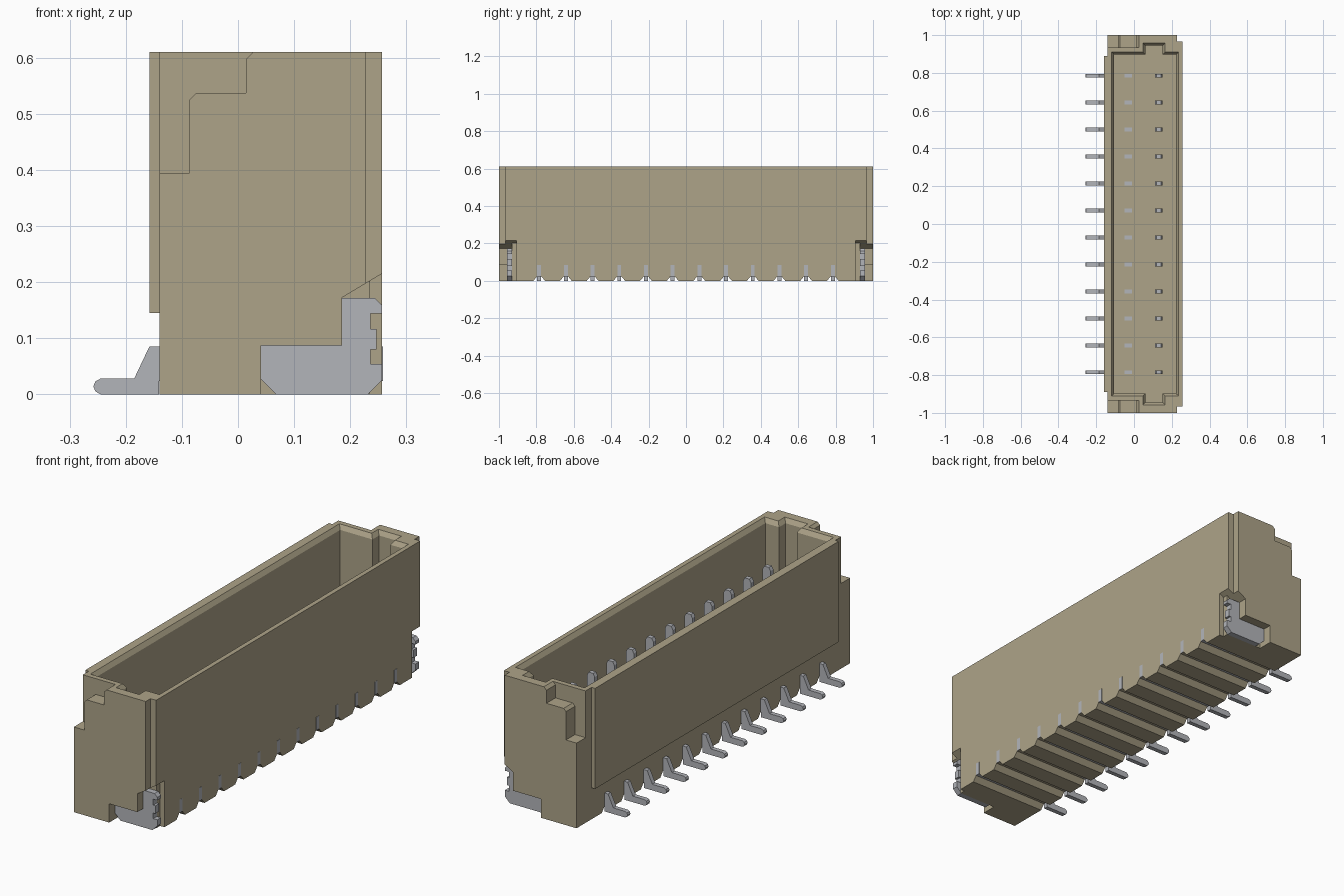
import bpy, bmesh

if "Cube" in bpy.data.objects:
    bpy.data.objects.remove(bpy.data.objects["Cube"], do_unlink=True)


def material(name, rgb):
    m = bpy.data.materials.new(name)
    m.use_nodes = True
    m.diffuse_color = (*rgb, 1)
    m.node_tree.nodes["Principled BSDF"].inputs["Base Color"].default_value = (*rgb, 1)
    return m


BEIGE = material("beige plastic", (0.42, 0.37, 0.25))
METAL = material("tinned metal", (0.45, 0.46, 0.49))


def loft(bm, bottom, top):
    """Close a solid between two matching outlines."""
    a = [bm.verts.new(p) for p in bottom]
    b = [bm.verts.new(p) for p in top]
    bm.faces.new(a)
    bm.faces.new(b)
    for i in range(len(a)):
        j = (i + 1) % len(a)
        bm.faces.new((a[i], a[j], b[j], b[i]))


def prism(bm, outline, axis, lo, hi):
    """Extrude a 2D outline along x, y or z."""
    def place(p, d):
        return {"x": (d, *p), "y": (p[0], d, p[1]), "z": (*p, d)}[axis]
    loft(bm, [place(p, lo) for p in outline], [place(p, hi) for p in outline])


def rect(x0, x1, y0, y1):
    return [(x0, y0), (x1, y0), (x1, y1), (x0, y1)]


def finish(name, bm, mat):
    bmesh.ops.recalc_face_normals(bm, faces=bm.faces)
    mesh = bpy.data.meshes.new(name)
    bm.to_mesh(mesh)
    bm.free()
    mesh.materials.append(mat)
    ob = bpy.data.objects.new(name, mesh)
    bpy.context.collection.objects.link(ob)
    return ob


def solid(name, outline, axis, lo, hi, mat=BEIGE):
    bm = bmesh.new()
    prism(bm, outline, axis, lo, hi)
    return finish(name, bm, mat)


def both_ends(name, outline, inner, outer, mat=BEIGE):
    """The same xz outline at both y ends."""
    bm = bmesh.new()
    for s in (-1, 1):
        prism(bm, outline, "y", s * inner, s * outer)
    return finish(name, bm, mat)


def cut(target, cutter):
    mod = target.modifiers.new("cut", "BOOLEAN")
    mod.operation = "DIFFERENCE"
    mod.solver = "EXACT"
    mod.object = cutter
    bpy.context.view_layer.objects.active = target
    bpy.ops.object.modifier_apply(modifier=mod.name)
    bpy.data.objects.remove(cutter, do_unlink=True)


HEIGHT, FLOOR, ABOVE = 0.61, 0.12, 0.7
PIN_Y = [(i - 5.5) * 0.1427 for i in range(12)]

# Housing block with stepped corners on the +x side
plan = [(-0.14, -1), (0.228, -1), (0.228, -0.965), (0.257, -0.965),
        (0.257, 0.965), (0.228, 0.965), (0.228, 1), (-0.14, 1)]
housing = solid("housing", plan, "z", 0, HEIGHT)

# Mating cavity and its key slots, each with a flared rim
for name, x0, x1, y in (("cavity", -0.105, 0.222, 0.897), ("key_slot", 0.06, 0.152, 0.945)):
    cut(housing, solid(name, rect(x0, x1, -y, y), "z", FLOOR, ABOVE))
    bm = bmesh.new()
    f = 0.014
    inner, outer = rect(x0, x1, -y, y), rect(x0 - f, x1 + f, -y - f, y + f)
    loft(bm, [(*p, HEIGHT - 0.02) for p in inner], [(*p, HEIGHT + 0.001) for p in outer])
    cut(housing, finish(name + "_flare", bm, BEIGE))

# Stepped relief on both end faces
step = [(-0.2, 0.394), (-0.086, 0.394), (-0.086, 0.525), (-0.074, 0.537), (0.014, 0.537),
        (0.014, 0.597), (0.027, HEIGHT), (0.027, ABOVE), (-0.2, ABOVE)]
cut(housing, both_ends("step_relief", step, 0.934, 1.1))

# Pockets for the solder tabs, with a sloped roof
pocket = [(0.041, -0.1), (0.3, -0.1), (0.3, 0.241), (0.185, 0.172), (0.185, 0.087), (0.041, 0.087)]
cut(housing, both_ends("tab_pocket", pocket, 0.93, 1.1))
corner = [(0.235, -0.1), (0.3, -0.1), (0.3, 0.241), (0.235, 0.202)]
cut(housing, both_ends("corner_pocket", corner, 0.905, 1.1))

# Tapered grooves under every contact
bm = bmesh.new()
for y in PIN_Y:
    prism(bm, [(y - 0.035, -0.005), (y + 0.035, -0.005), (y + 0.011, 0.024), (y - 0.011, 0.024)],
          "x", -0.3, 0.3)
cut(housing, finish("grooves", bm, BEIGE))

# Raised panel on the contact side
solid("side_panel", rect(-0.158, -0.14, -0.89, 0.89), "z", 0.145, HEIGHT)

# Solder tabs with a toothed outer edge
tab = [(0.068, 0), (0.232, 0), (0.257, 0.025), (0.257, 0.054), (0.236, 0.054), (0.236, 0.08),
       (0.247, 0.08), (0.247, 0.116), (0.236, 0.116), (0.236, 0.144), (0.257, 0.144),
       (0.257, 0.158), (0.243, 0.172), (0.185, 0.172), (0.185, 0.087), (0.041, 0.087), (0.041, 0.027)]
for side, s in (("front", -1), ("back", 1)):
    solid(side + "_solder_tab", tab, "y", s * 0.93, s * 0.957, METAL)

# Contacts: foot, buried bar, short stub at the floor, and mating post
contact = [(-0.245, 0), (-0.141, 0), (-0.141, 0.024), (0.258, 0.024), (0.258, 0.085),
           (0.15, 0.085), (0.15, 0.445), (0.142, 0.46), (0.118, 0.46), (0.11, 0.445),
           (0.11, 0.085), (-0.01, 0.085), (-0.01, 0.121), (-0.05, 0.121), (-0.05, 0.085),
           (-0.158, 0.085), (-0.185, 0.028), (-0.245, 0.028), (-0.254, 0.023),
           (-0.258, 0.014), (-0.254, 0.005)]
for i, y in enumerate(PIN_Y):
    solid(f"contact_{i + 1}", contact, "y", y - 0.0105, y + 0.0105, METAL)
